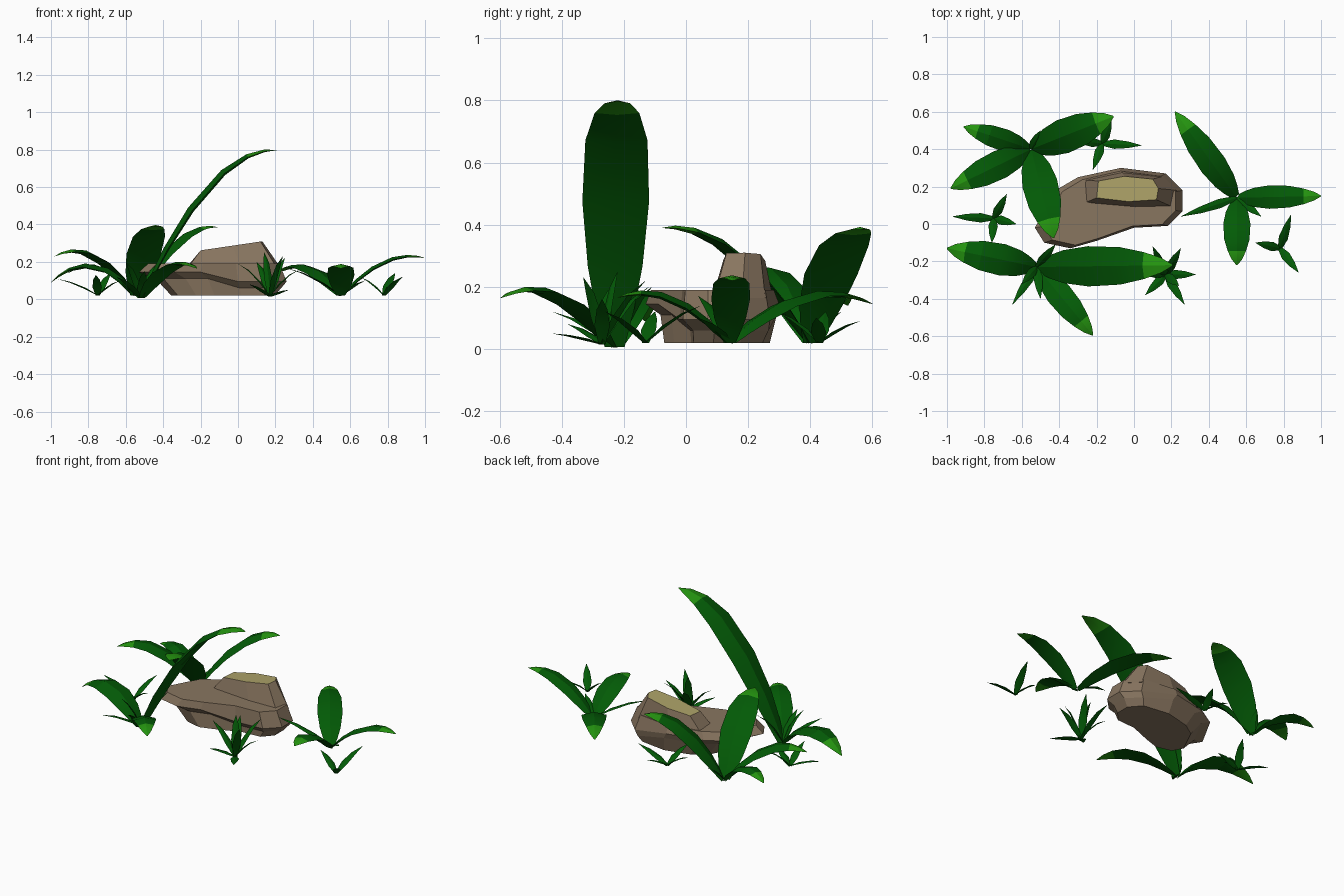
import bpy, bmesh, math
from mathutils import Vector

cube = bpy.data.objects.get("Cube")
if cube:
    bpy.data.objects.remove(cube)


def material(name, rgb):
    m = bpy.data.materials.new(name)
    m.use_nodes = True
    m.diffuse_color = (*rgb, 1)
    m.node_tree.nodes["Principled BSDF"].inputs["Base Color"].default_value = (*rgb, 1)
    return m


LEAF = material("leaf_green", (0.001, 0.105, 0.002))
TIP = material("tip_green", (0.018, 0.3, 0.005))
STONE = material("stone_brown", (0.25, 0.18, 0.117))
SAND = material("sandy_top", (0.42, 0.365, 0.14))

# Position along the leaf and share of full width
BROAD = [(0, .3), (.08, .58), (.18, .82), (.36, 1), (.6, .93), (.78, .67), (.91, .38), (1, .04)]
BLADE = [(0, .45), (.3, 1), (.65, .7), (1, .03)]


def finish(bm, name, mats, crease=0):
    """Make the object; edges bent less than the crease angle are smooth."""
    bmesh.ops.recalc_face_normals(bm, faces=bm.faces)
    for f in bm.faces:
        f.smooth = crease > 0
    for e in bm.edges:
        e.smooth = e.calc_face_angle(0) < math.radians(crease)
    mesh = bpy.data.meshes.new(name)
    bm.to_mesh(mesh)
    bm.free()
    for m in mats:
        mesh.materials.append(m)
    obj = bpy.data.objects.new(name, mesh)
    bpy.context.collection.objects.link(obj)


def skin(bm, rings):
    """Join rings of points with quads and close both ends."""
    loops = [[bm.verts.new(p) for p in ring] for ring in rings]
    n = len(loops[0])
    bands = []
    for a, b in zip(loops, loops[1:]):
        bands.append([bm.faces.new((a[i], a[(i + 1) % n], b[(i + 1) % n], b[i]))
                      for i in range(n)])
    bm.faces.new(loops[0][::-1])
    cap = bm.faces.new(loops[-1])
    return bands, cap


def leaf(bm, base, tip, rise, width, shape):
    """Arching leaf with a ridged, thin cross-section."""
    a, c = Vector(base), Vector(tip)
    b = a.lerp(c, .52)
    b.z = rise
    side = Vector((a.y - c.y, c.x - a.x, 0)).normalized()
    rings = []
    for t, w in shape:
        p = a * (1 - t) ** 2 + b * 2 * t * (1 - t) + c * t * t
        along = ((b - a) * (1 - t) + (c - b) * t).normalized()
        up = along.cross(side).normalized()
        half = side * width * w / 2
        ridge = up * width * w * .12
        rings.append([p - half, p - ridge * .4, p + half, p + ridge])
    bands, cap = skin(bm, rings)
    if shape is BROAD:
        for f in bands[-1] + bands[-2] + [cap]:
            f.material_index = 1


def plant(name, x, y, z, leaves, blades):
    """Broad leaves are (tip x, y, z, rise, width); blades are (tip x, y, z)."""
    bm = bmesh.new()
    for tx, ty, tz, rise, width in leaves:
        d = Vector((tx - x, ty - y, 0)).normalized() * .01
        leaf(bm, (x + d.x, y + d.y, z), (tx, ty, tz), rise, width, BROAD)
    for tx, ty, tz in blades:
        leaf(bm, (x, y, z), (tx, ty, tz), tz * .8, .05, BLADE)
    finish(bm, name, [LEAF, TIP], 22)


plant("front_plant", -.52, -.23, .007,
      [(-1, -.13, .09, .29, .17), (.205, -.22, .797, .8, .215), (-.22, -.595, .165, .255, .14)],
      [(-.65, -.43, .12), (-.5, -.4, .15), (-.42, -.11, .2), (-.6, -.32, .2)])
plant("back_plant", -.55, .4, .02,
      [(-.91, .52, .14, .25, .12), (-.98, .19, .23, .33, .155),
       (-.11, .575, .385, .4, .185), (-.43, -.075, .39, .4, .19)],
      [(-.5, .5, .12)])
plant("side_plant", .55, .14, .02,
      [(.22, .6, .145, .24, .145), (1, .15, .22, .27, .125), (.55, -.22, .165, .22, .145)],
      [(.25, .04, .17), (.68, .04, .1)])
plant("back_tuft", -.17, .43, .02, [],
      [(.04, .42, .1), (-.22, .29, .12), (-.12, .56, .09), (-.33, .45, .12)])
plant("left_tuft", -.75, .03, .02, [],
      [(-.97, .04, .11), (-.68, .16, .14), (-.63, 0, .1), (-.76, -.1, .13)])
plant("right_tuft", .78, -.13, .02, [],
      [(.84, .05, .14), (.65, -.1, .12), (.88, -.26, .12)])
plant("front_tuft", .17, -.27, .015, [],
      [(.33, -.27, .16), (.27, -.43, .05), (.06, -.38, .08), (.0, -.25, .19),
       (.25, -.13, .22), (.14, -.22, .25), (.1, -.12, .2), (.24, -.33, .23)])

# Lower slab: one outline scaled into stacked rings, its bulge lower at the wide end
outline = [(-.53, -.02), (-.48, -.1), (-.34, -.13), (-.2, -.09), (0, -.02), (.18, -.01),
           (.26, .07), (.26, .18), (.17, .27), (-.07, .3), (-.3, .25), (-.42, .18)]
levels = [(.02, .7, .79, .055, .015, 0), (.11, .85, .87, .03, .02, .05),
          (.145, 1, 1, 0, 0, .05), (.19, .89, .92, .005, 0, 0)]
cx, cy = -.135, .085
bm = bmesh.new()
skin(bm, [[(cx + dx + (x - cx) * sx, cy + dy + (y - cy) * sy, z - drop * (x > -.05))
           for x, y in outline] for z, sx, sy, dx, dy, drop in levels])
finish(bm, "rock_slab", [STONE])

# Upper block with a sloping sandy top
foot = [(-.27, .11), (.02, .085), (.21, .09), (.23, .18), (.155, .255), (-.07, .28), (-.28, .235)]
crown = [(-.2, .14), (-.03, .12), (.12, .13), (.13, .19), (.1, .24), (-.05, .255), (-.19, .23)]
bm = bmesh.new()
_, top = skin(bm, [[(x, y, .165) for x, y in foot],
                   [(x, y, .291 + .147 * x) for x, y in crown]])
top.material_index = 1
finish(bm, "rock_top", [STONE, SAND])
